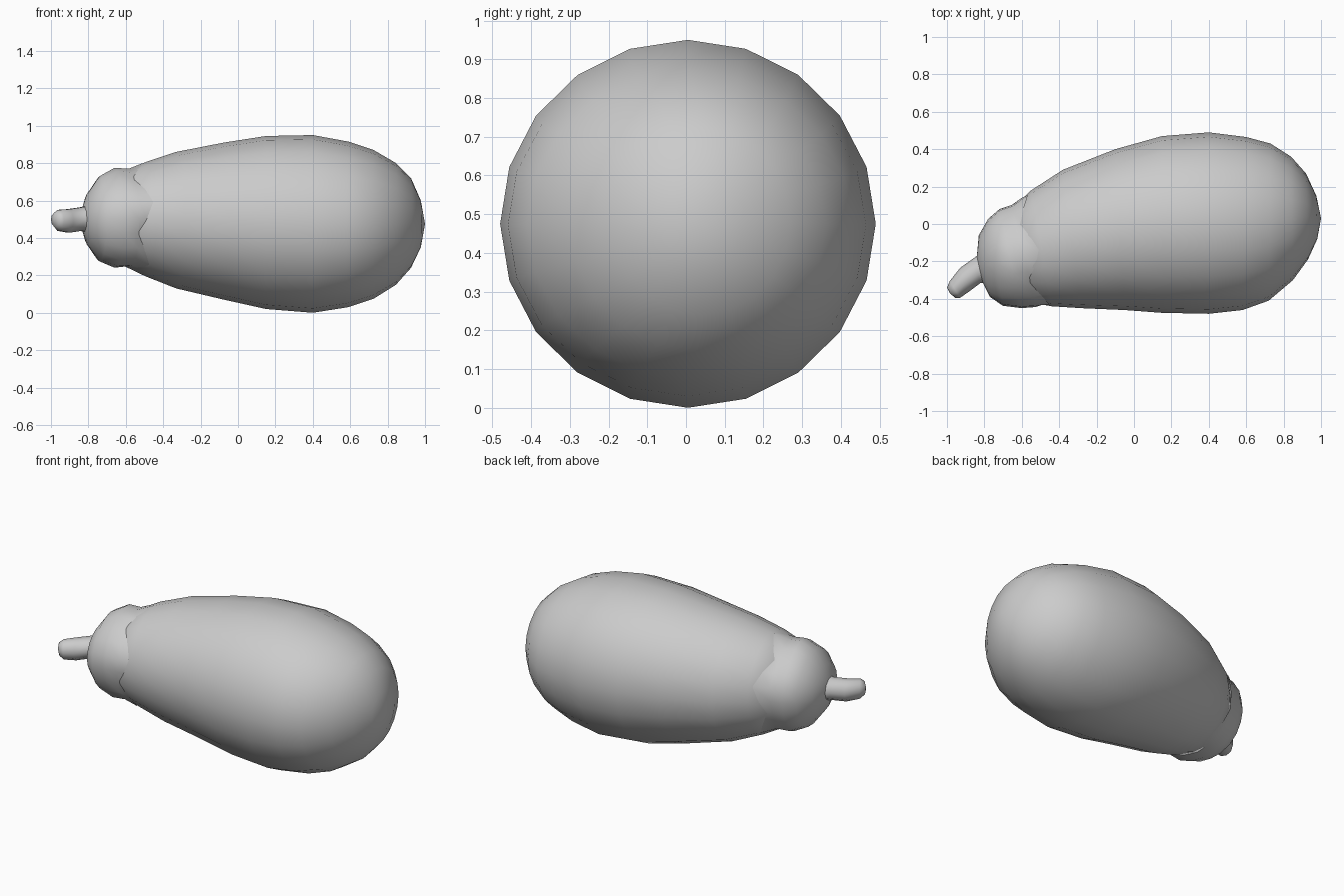
import bpy, bmesh, math
from mathutils import Vector

if "Cube" in bpy.data.objects:
    bpy.data.objects.remove(bpy.data.objects["Cube"])

SIDES = 20
grey = bpy.data.materials.new("matte_grey")
grey.use_nodes = True
grey.diffuse_color = (0.6, 0.6, 0.6, 1)
grey.node_tree.nodes["Principled BSDF"].inputs["Base Color"].default_value = (0.6, 0.6, 0.6, 1)


def ring(section, sides):
    """Tilted ellipse: back point x, y, front point x, y, bottom z, top z."""
    bx, by, fx, fy, low, high = section
    back, front = Vector((bx, by, 0)), Vector((fx, fy, 0))
    mid = (back + front) / 2 + Vector((0, 0, (low + high) / 2))
    half, up = (back - front) / 2, Vector((0, 0, (high - low) / 2))
    turns = [math.tau * i / sides for i in range(sides)]
    return mid, [mid + half * math.cos(a) + up * math.sin(a) for a in turns]


def loft(name, rings, start_pole=None, end_pole=None):
    bm = bmesh.new()
    loops = [[bm.verts.new(p) for p in pts] for pts in rings]
    n = len(loops[0])
    for a, b in zip(loops, loops[1:]):
        for i in range(n):
            j = (i + 1) % n
            bm.faces.new((a[i], a[j], b[j], b[i]))
    for pole, loop in ((start_pole, loops[0]), (end_pole, loops[-1])):
        if pole:
            tip = bm.verts.new(pole)
            for i in range(n):
                bm.faces.new((loop[i], loop[(i + 1) % n], tip))
    bmesh.ops.recalc_face_normals(bm, faces=bm.faces)
    mesh = bpy.data.meshes.new(name)
    bm.to_mesh(mesh)
    bm.free()
    mesh.materials.append(grey)
    mesh.shade_smooth()
    obj = bpy.data.objects.new(name, mesh)
    bpy.context.collection.objects.link(obj)
    return obj


# Plump fruit body, leaning toward the front at the narrow neck
body = [(-.66, .07, -.60, -.41, .26, .74), (-.55, .18, -.44, -.44, .195, .805),
        (-.38, .29, -.28, -.45, .13, .86), (-.10, .40, -.05, -.46, .07, .91),
        (.15, .47, .15, -.475, .02, .945), (.40, .49, .40, -.48, 0, .95),
        (.60, .465, .58, -.46, .03, .915), (.73, .43, .72, -.41, .075, .87),
        (.84, .36, .85, -.30, .15, .80), (.92, .27, .93, -.19, .24, .72),
        (.975, .15, .98, -.08, .35, .60)]
loft("fruit_body", [ring(s, SIDES)[1] for s in body], (-.66, -.17, .5), (1, .03, .475))

# Leafy cap: five pointed lobes with creases in between, tucked into the body
cap = [(-.84, -.17, -.81, -.31, .43, .57), (-.83, -.06, -.77, -.39, .36, .64),
       (-.78, .03, -.70, -.44, .27, .73), (-.72, .085, -.60, -.455, .23, .775),
       (-.65, .11, -.52, -.45, .235, .77), (-.57, .17, -.45, -.445, .20, .80)]
crease = [0, 0, .02, .04, .05, .14]
retreat = [0, 0, 0, 0, .01, .07]
axis = Vector((-.97, -.24, 0))
cap_rings = []
for section, depth, back in zip(cap, crease, retreat):
    mid, points = ring(section, SIDES)
    shaped = []
    for i, p in enumerate(points):
        valley = .5 - .5 * math.cos(math.tau * (i - 1) * 5 / SIDES)
        shaped.append(mid + (p - mid) * (1 - depth * valley) + axis * back * valley)
    cap_rings.append(shaped)
loft("leafy_cap", cap_rings, start_pole=(-.84, -.24, .5))

# Short stubby stem
stem = [(-.80, -.14, -.76, -.32, .42, .58), (-.86, -.185, -.82, -.315, .435, .567),
        (-.93, -.235, -.88, -.36, .425, .557), (-.985, -.305, -.93, -.395, .435, .553),
        (-1, -.34, -.955, -.395, .46, .535)]
loft("stem", [ring(s, 10)[1] for s in stem], end_pole=(-.985, -.37, .497))
